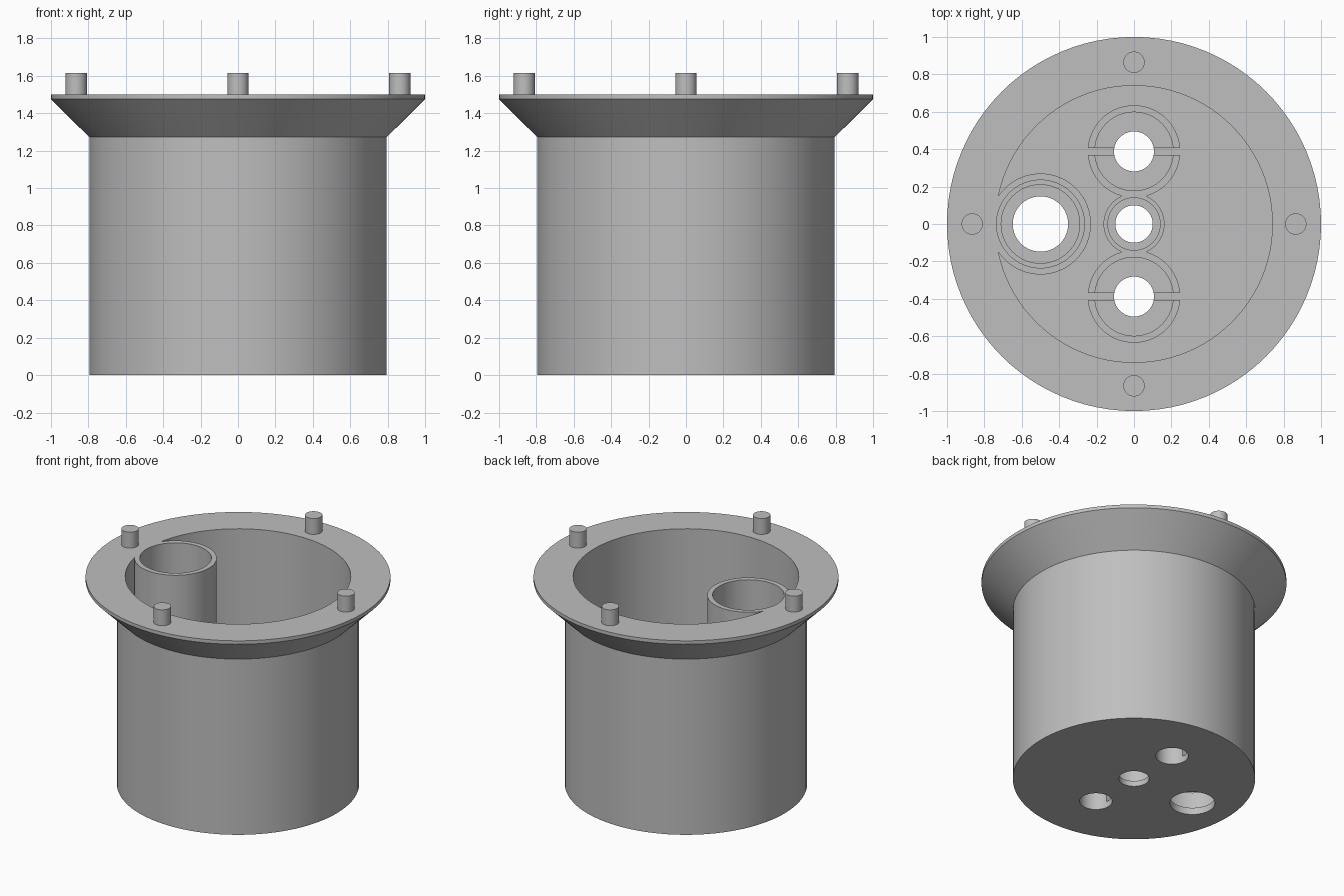
import bpy
import bmesh
import math
from mathutils import Matrix

if "Cube" in bpy.data.objects:
    bpy.data.objects.remove(bpy.data.objects["Cube"], do_unlink=True)

grey = bpy.data.materials.new("light_grey")
grey.use_nodes = True
GREY = (0.52, 0.52, 0.52, 1)
grey.diffuse_color = GREY
grey.node_tree.nodes["Principled BSDF"].inputs["Base Color"].default_value = GREY

FLOOR, TOP, RIB_TOP = 0.05, 1.5, 0.3
SOCKET_Y, TUBE_X = 0.388, -0.5


def make(name, bm):
    """Turn a bmesh into a grey object."""
    bmesh.ops.recalc_face_normals(bm, faces=bm.faces)
    mesh = bpy.data.meshes.new(name)
    bm.to_mesh(mesh)
    bm.free()
    mesh.materials.append(grey)
    obj = bpy.data.objects.new(name, mesh)
    bpy.context.collection.objects.link(obj)
    return obj


def cylinder(name, r, z0, z1, x=0, y=0, sides=64):
    bm = bmesh.new()
    bmesh.ops.create_cone(bm, cap_ends=True, segments=sides, radius1=r, radius2=r,
                          depth=z1 - z0,
                          matrix=Matrix.Translation((x, y, (z0 + z1) / 2)))
    return make(name, bm)


def box(name, size, centre):
    bm = bmesh.new()
    bmesh.ops.create_cube(bm, size=1, matrix=Matrix.Translation(centre)
                          @ Matrix.Diagonal((*size, 1)))
    return make(name, bm)


def lathe(name, profile, sides=96):
    """Stack rings of (radius, height) into a closed solid."""
    bm = bmesh.new()
    rings = [[bm.verts.new((r * math.cos(2 * math.pi * i / sides),
                            r * math.sin(2 * math.pi * i / sides), z))
              for i in range(sides)] for r, z in profile]
    for low, high in zip(rings, rings[1:]):
        for i in range(sides):
            j = (i + 1) % sides
            bm.faces.new((low[i], low[j], high[j], high[i]))
    bm.faces.new(rings[0][::-1])
    bm.faces.new(rings[-1])
    return make(name, bm)


def cut(target, cutter):
    """Subtract the cutter from the target and discard it."""
    mod = target.modifiers.new("cut", 'BOOLEAN')
    mod.operation = 'DIFFERENCE'
    mod.solver = 'EXACT'
    mod.object = cutter
    bpy.context.view_layer.objects.active = target
    bpy.ops.object.modifier_apply(modifier=mod.name)
    bpy.data.objects.remove(cutter, do_unlink=True)


def smooth(obj):
    bpy.ops.object.select_all(action='DESELECT')
    obj.select_set(True)
    bpy.context.view_layer.objects.active = obj
    bpy.ops.object.shade_smooth_by_angle(angle=math.radians(30))


# Outer cup with flared flange
housing = lathe("housing", [(0.795, 0), (0.795, 1.272), (1, 1.475), (1, TOP)])

# Inner space, leaving the side tube, the sockets and the centre ring standing
cavity = cylinder("cavity", 0.74, FLOOR, TOP + 0.1, sides=96)
cut(cavity, cylinder("tube_wall", 0.27, -0.1, TOP + 0.2, TUBE_X))
for side in (1, -1):
    cut(cavity, cylinder("socket_wall", 0.247, -0.1, RIB_TOP, 0, side * SOCKET_Y))
cut(cavity, cylinder("centre_wall", 0.163, -0.1, RIB_TOP))
cut(housing, cavity)

# Stepped bore of the side tube
for r, z in ((0.235, 0.2), (0.21, FLOOR), (0.148, -0.1)):
    cut(housing, cylinder("tube_bore", r, z, TOP + 0.1, TUBE_X))

# Centre ring recess and hole
for r, z in ((0.14, 0.04), (0.1, -0.1)):
    cut(housing, cylinder("centre_bore", r, z, RIB_TOP + 0.1))

# Two sockets, each with a seat, a hole and a slot across
for side in (1, -1):
    y = side * SOCKET_Y
    cut(housing, cylinder("socket_seat", 0.21, 0.15, RIB_TOP + 0.1, 0, y))
    cut(housing, cylinder("socket_hole", 0.107, -0.1, RIB_TOP + 0.1, 0, y))
    cut(housing, box("socket_slot", (0.5, 0.036, 0.4), (0, y, 0.245)))
smooth(housing)

# Four locating pegs on the flange
for i, place in enumerate(("left", "back", "right", "front")):
    a = i * math.pi / 2
    smooth(cylinder(place + "_peg", 0.057, TOP - 0.01, 1.615,
                    0.865 * math.cos(a), 0.865 * math.sin(a), 32))
